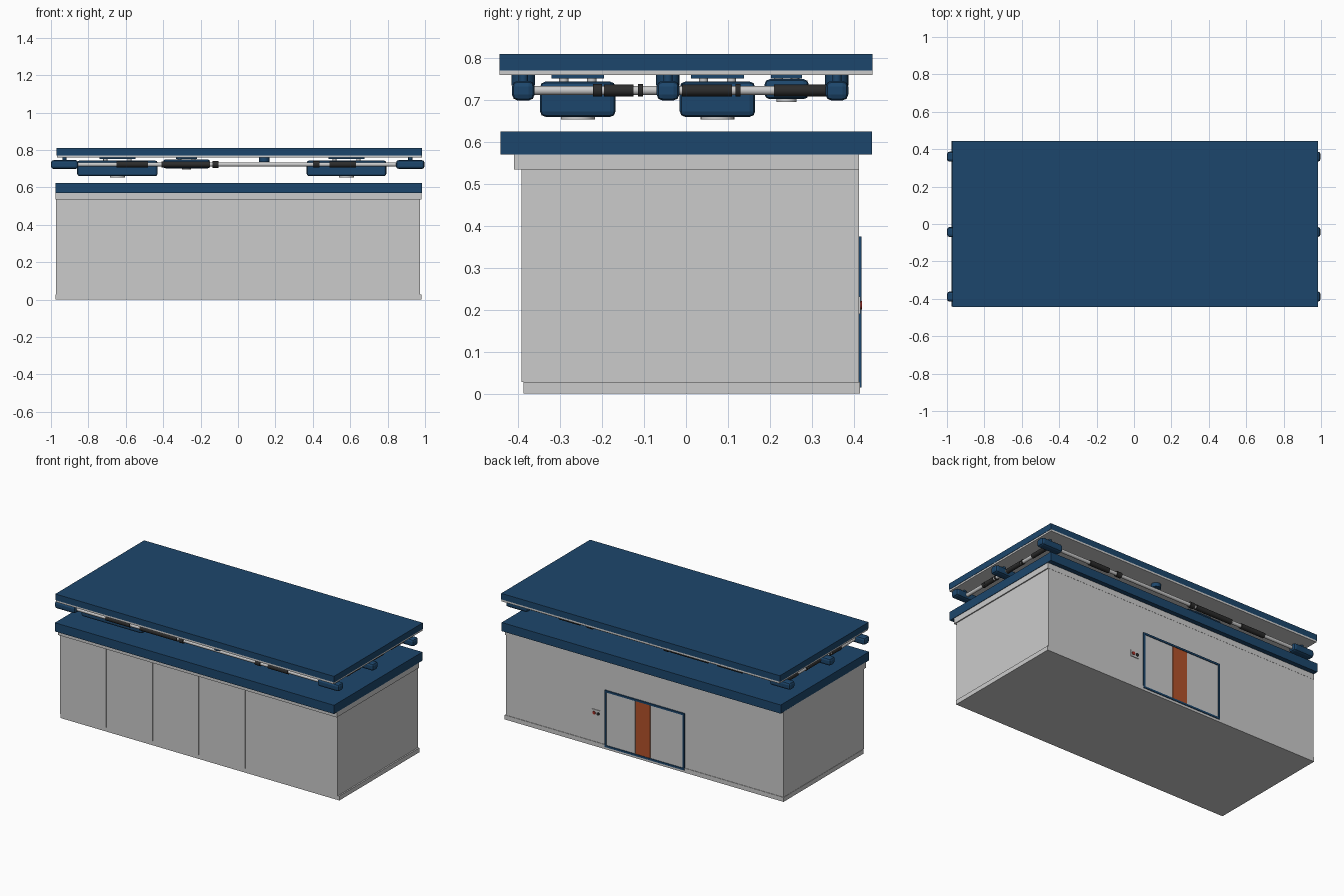
import bpy, math
from mathutils import Vector

if "Cube" in bpy.data.objects:
    bpy.data.objects.remove(bpy.data.objects["Cube"])


def mat(name, rgb):
    m = bpy.data.materials.new(name)
    m.diffuse_color = (*rgb, 1)
    m.use_nodes = True
    m.node_tree.nodes["Principled BSDF"].inputs["Base Color"].default_value = m.diffuse_color
    return m


BLUE = mat("blue_paint", (0.012, 0.062, 0.15))
ORANGE = mat("orange_paint", (0.45, 0.085, 0.023))
DARK = mat("dark_rubber", (0.025, 0.025, 0.025))
RED = mat("red_button", (0.4, 0.03, 0.02))


def finish(o, name, m, bevel=0, seg=2):
    o.name = name
    if m:
        o.data.materials.append(m)
    if bevel:
        b = o.modifiers.new("bevel", 'BEVEL')
        b.width, b.segments = bevel, seg
    return o


def box(name, x, y, z, m=None, bevel=0, seg=2):
    """Box from (min, max) pairs."""
    bpy.ops.mesh.primitive_cube_add(size=1)
    o = bpy.context.object
    for v in o.data.vertices:
        v.co = [(a[0] + a[1]) / 2 + c * (a[1] - a[0]) for a, c in zip((x, y, z), v.co)]
    return finish(o, name, m, bevel, seg)


def rod(name, a, b, r, m=None, sides=16):
    """Cylinder between two points."""
    a, b = Vector(a), Vector(b)
    d = b - a
    bpy.ops.mesh.primitive_cylinder_add(radius=r, depth=d.length, vertices=sides, location=(a + b) / 2)
    o = bpy.context.object
    o.rotation_euler = d.to_track_quat('Z', 'Y').to_euler()
    bpy.ops.object.shade_smooth_by_angle(angle=math.radians(40))
    return finish(o, name, m)


# Cabin: core, plinth, cornice, lower roof
box("cabin_core", (-0.973, 0.973), (-0.387, 0.412), (0.005, 0.57))
box("plinth", (-0.975, 0.982), (-0.387, 0.415), (0, 0.028))
box("cornice", (-0.975, 0.98), (-0.41, 0.413), (0.535, 0.572))
box("lower_roof", (-0.975, 0.983), (-0.442, 0.443), (0.57, 0.625), BLUE)

# Front wall panels with thin seams
w = 1.95 / 6
for i in range(6):
    x = -0.975 + i * w
    box("wall_panel", (x + 0.0015, x + w - 0.0015), (-0.392, -0.38), (0.028, 0.536))

# Sliding door on the back wall
for s in (-1, 1):
    box("door_frame_post", sorted((s * 0.268, s * 0.28)), (0.405, 0.419), (0.015, 0.375), BLUE)
for z in (0.015, 0.363):
    box("door_frame_rail", (-0.268, 0.268), (0.405, 0.419), (z, z + 0.012), BLUE)
box("door_leaf_left", (0.067, 0.268), (0.405, 0.415), (0.027, 0.363))
box("door_leaf_right", (-0.268, -0.042), (0.405, 0.415), (0.027, 0.363))
box("door_centre_strip", (-0.04, 0.063), (0.405, 0.416), (0.027, 0.363), ORANGE)

# Control panel beside the door
box("control_panel", (0.31, 0.37), (0.405, 0.416), (0.19, 0.232))
for x, m in ((0.325, DARK), (0.353, RED)):
    rod("panel_button", (x, 0.414, 0.211), (x, 0.42, 0.211), 0.01, m)

# Floating top roof
box("top_roof_lining", (-0.967, 0.983), (-0.445, 0.445), (0.76, 0.772))
box("top_roof", (-0.97, 0.985), (-0.445, 0.445), (0.771, 0.81), BLUE)

# Corner joints and the stems that carry the roof
Z = 0.723
rows = (-0.388, -0.043, 0.36)
for y in rows:
    for x0, x1 in ((-1, -0.855), (0.845, 0.997)):
        xc = (x0 + x1) / 2
        box("frame_joint", (x0, x1), (y - 0.027, y + 0.027), (0.699, 0.746), BLUE, 0.014)
        rod("joint_stem", (xc, y, 0.73), (xc, y, 0.765), 0.011, BLUE)

# Lengthwise rods with dark sleeves and collars
for y in rows:
    rod("long_rod", (-0.87, y, Z), (0.86, y, Z), 0.011)
    for a, b, r in ((-0.65, -0.48, 0.016), (-0.41, -0.15, 0.016), (-0.135, -0.105, 0.018),
                    (0.4, 0.435, 0.017), (0.49, 0.63, 0.016)):
        rod("long_rod_sleeve", (a, y, Z), (b, y, Z), r, DARK)
    rod("rod_hanger", (0.14, y, 0.735), (0.14, y, 0.762), 0.028, BLUE)

# Crosswise rods at both ends
for x in (-0.925, 0.92):
    rod("cross_rod", (x, -0.37, Z), (x, 0.35, Z), 0.011)
    for a, b, r in ((-0.222, -0.2, 0.015), (-0.195, -0.125, 0.014), (-0.114, -0.103, 0.015),
                    (-0.01, 0.11, 0.014), (0.118, 0.13, 0.015), (0.21, 0.335, 0.014)):
        rod("cross_rod_sleeve", (x, a, Z), (x, b, Z), r, DARK)

# Drive units hung under the top roof: centre, half sizes, bottom and top
for n, x, y, hx, hy, z0, z1 in (("left_drive", -0.645, -0.258, 0.215, 0.09, 0.66, 0.744),
                                ("right_drive", 0.58, 0.075, 0.213, 0.09, 0.66, 0.744),
                                ("small_drive", -0.275, 0.24, 0.125, 0.053, 0.702, 0.75)):
    box(n, (x - hx, x + hx), (y - hy, y + hy), (z0, z1), BLUE, 0.013)
    rod(n + "_cap", (x, y, z0 - 0.006), (x, y, z0 + 0.01), hy * 0.45, None, 24)
    box(n + "_mount", (x - hx * 0.45, x + hx * 0.45), (y - hy * 0.7, y + hy * 0.7), (0.752, 0.762), BLUE)
    for s in (-1, 1):
        rod(n + "_hanger", (x + s * hx * 0.3, y + s * hy * 0.37, z1 - 0.01),
            (x + s * hx * 0.3, y + s * hy * 0.37, 0.765), 0.011)
